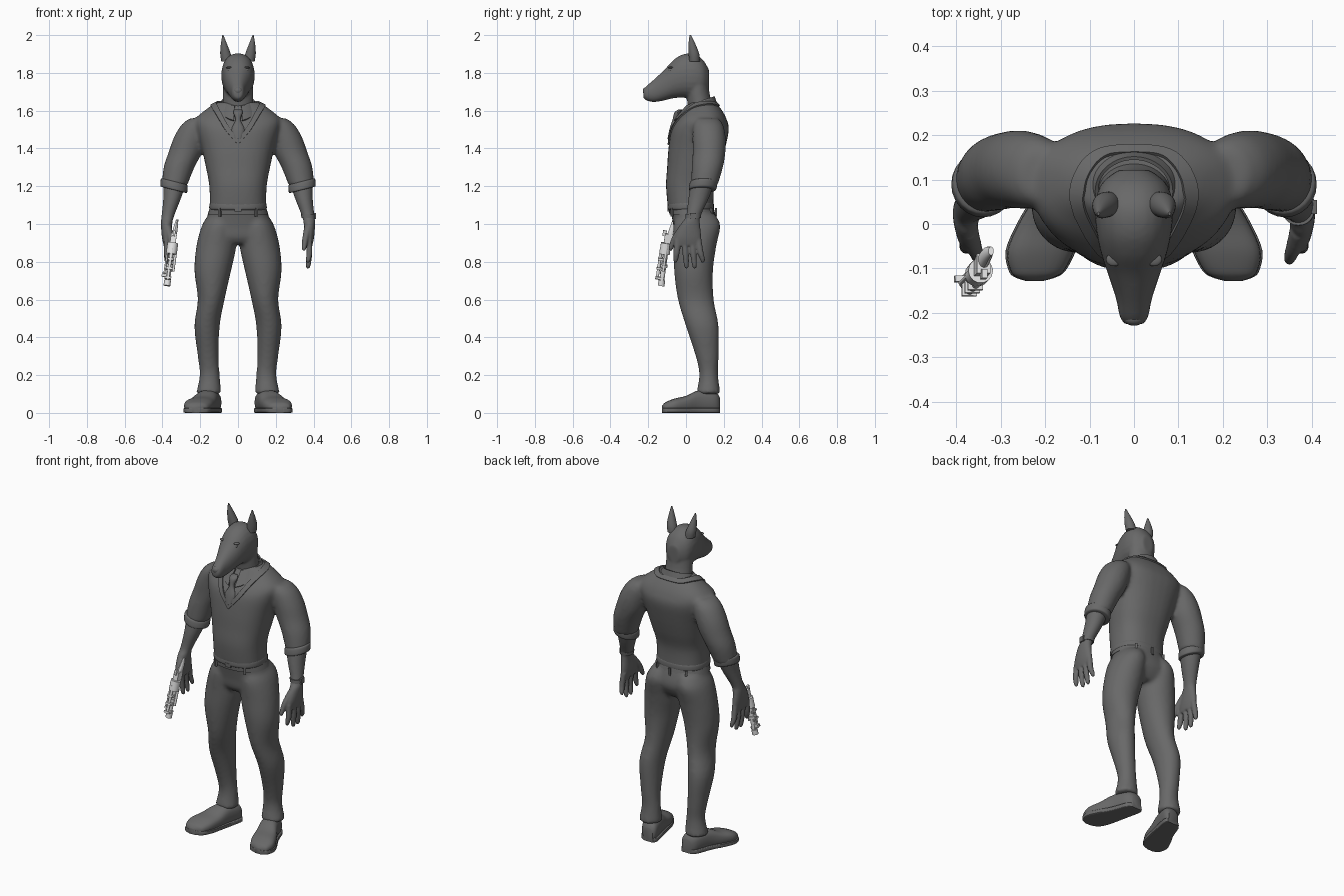
import bpy, bmesh, math
from mathutils import Vector, Matrix
from mathutils.bvhtree import BVHTree

cube = bpy.data.objects.get("Cube")
if cube:
    bpy.data.objects.remove(cube, do_unlink=True)


def material(name, value):
    mat = bpy.data.materials.new(name)
    mat.use_nodes = True
    color = (value, value, value, 1)
    mat.diffuse_color = color
    mat.node_tree.nodes["Principled BSDF"].inputs["Base Color"].default_value = color
    return mat


DARK = material("charcoal grey", 0.14)
LIGHT = material("light grey", 0.8)


def catmull(rings, steps):
    """Resample a list of ring tuples along a smooth curve."""
    out = []
    for i in range(len(rings) - 1):
        a, b, c, d = (rings[max(i - 1, 0)], rings[i], rings[i + 1],
                      rings[min(i + 2, len(rings) - 1)])
        for k in range(steps):
            t = k / steps
            out.append([q + t / 2 * (r - p + t * (2*p - 5*q + 4*r - s + t * (3*q - 3*r + s - p)))
                        for p, q, r, s in zip(a, b, c, d)])
    return out + [list(rings[-1])]


def loft(bm, rings, side=1, axis="Z", power=2, sides=24, steps=4):
    """Closed tube through rings of (x, y, z, half width, half depth)."""
    loops = []
    for x, y, z, w, d in catmull(rings, steps):
        loop = []
        for i in range(sides):
            a = math.tau * i / sides
            c, s = math.cos(a), math.sin(a)
            u = math.copysign(abs(c) ** (2 / power), c) * w
            v = math.copysign(abs(s) ** (2 / power), s) * d
            p = (x + u, y + v, z) if axis == "Z" else (x + u, y, z + v)
            loop.append(bm.verts.new((p[0] * side, p[1], p[2])))
        loops.append(loop)
    for low, high in zip(loops, loops[1:]):
        for i in range(sides):
            j = (i + 1) % sides
            bm.faces.new((low[i], low[j], high[j], high[i]))
    bm.faces.new(loops[0])
    bm.faces.new(loops[-1])


def box(bm, center, size, turn=0):
    m = Matrix.Translation(center) @ Matrix.Rotation(turn, 4, "Z") @ Matrix.Diagonal((*size, 1))
    bmesh.ops.create_cube(bm, size=1, matrix=m)


def ball(bm, center, size):
    m = Matrix.Translation(center) @ Matrix.Diagonal((*size, 1))
    bmesh.ops.create_uvsphere(bm, u_segments=16, v_segments=10, radius=1, matrix=m)


def finish(name, bm, mat=DARK, voxel=0, thick=0):
    """Turn the bmesh into an object, optionally fused into one smooth skin."""
    bmesh.ops.recalc_face_normals(bm, faces=bm.faces)
    mesh = bpy.data.meshes.new(name)
    bm.to_mesh(mesh)
    bm.free()
    ob = bpy.data.objects.new(name, mesh)
    bpy.context.collection.objects.link(ob)
    if voxel:
        rem = ob.modifiers.new("fuse", "REMESH")
        rem.mode, rem.voxel_size = "VOXEL", voxel
        soft = ob.modifiers.new("soften", "SMOOTH")
        soft.factor, soft.iterations = 0.5, 6
    if thick:
        sol = ob.modifiers.new("thickness", "SOLIDIFY")
        sol.thickness, sol.offset = thick, 0
    if ob.modifiers:
        bpy.context.view_layer.update()
        graph = bpy.context.evaluated_depsgraph_get()
        mesh = bpy.data.meshes.new_from_object(ob.evaluated_get(graph))
        ob.modifiers.clear()
        ob.data = mesh
    mesh.materials.clear()
    mesh.materials.append(mat)
    for p in mesh.polygons:
        p.use_smooth = True
    if not voxel:
        mesh.set_sharp_from_angle(angle=math.radians(40))
    return ob


def strip(name, first, second, thick):
    """Thin band between two lines of points."""
    bm = bmesh.new()
    a, b = ([bm.verts.new(p) for p in line] for line in (first, second))
    for i in range(len(a) - 1):
        bm.faces.new((a[i], a[i + 1], b[i + 1], b[i]))
    return finish(name, bm, thick=thick)


# Sweater: torso and both sleeves in one skin
bm = bmesh.new()
loft(bm, [(0, .025, 1.08, .149, .12), (0, .022, 1.2, .152, .128), (0, .04, 1.3, .17, .14),
          (0, .057, 1.4, .192, .15), (0, .075, 1.5, .22, .152), (0, .085, 1.555, .225, .13),
          (0, .092, 1.6, .178, .1), (0, .09, 1.645, .115, .068)], power=2.4, sides=32)
for s in (1, -1):
    loft(bm, [(.2, .11, 1.56, .055, .06), (.222, .117, 1.525, .078, .08),
              (.25, .122, 1.46, .089, .088), (.278, .122, 1.38, .09, .087),
              (.312, .113, 1.3, .082, .083), (.337, .096, 1.2, .067, .07)], s)
sweater = finish("sweater", bm, voxel=.011)

# Sweater hem and slanted sleeve cuffs
bm = bmesh.new()
loft(bm, [(0, .025, 1.075, .146, .118), (0, .025, 1.083, .152, .123),
          (0, .025, 1.105, .151, .122), (0, .025, 1.115, .146, .118)], power=2.4, sides=32)
finish("sweater_hem", bm)
for s, name in ((1, "left_cuff"), (-1, "right_cuff")):
    bm = bmesh.new()
    loft(bm, [(.34, .087, 1.18, .062, .064), (.34, .088, 1.186, .071, .073),
              (.338, .093, 1.218, .071, .073), (.337, .095, 1.226, .065, .068)], s)
    for v in bm.verts:
        v.co.z += (abs(v.co.x) - .34) * .25
    finish(name, bm)

# V neck band laid on the sweater
tree = BVHTree.FromPolygons([v.co for v in sweater.data.vertices],
                            [p.vertices for p in sweater.data.polygons])
half = catmull([(0, -.1, 1.42), (.07, -.06, 1.5), (.12, .02, 1.58),
                (.13, .1, 1.62), (.08, .16, 1.62), (0, .17, 1.62)], 6)
line = [Vector(p) for p in half] + [Vector((-x, y, z)) for x, y, z in half[-2::-1]]


def snap(points):
    hits = [tree.find_nearest(p) for p in points]
    return [h[0] + h[1] * .003 for h in hits]


strip("neck_band", snap(line),
      snap([Vector((p.x * .82, .06 + (p.y - .06) * .92, p.z + .025)) for p in line]), .009)

# Shirt collar, open at the front
top, low = [], []
for i in range(-20, 21):
    a = i / 20 * math.radians(168)
    f = (1 - math.cos(a)) / 2
    top.append((.084 * math.sin(a), .075 + .073 * math.cos(a), 1.675 - .05 * f))
    low.append((.104 * math.sin(a), .075 + (.086 if abs(i) < 11 else .14) * math.cos(a),
                1.635 - .09 * f ** 2))
strip("shirt_collar", top, low, .008)

# Tie
bm = bmesh.new()
loft(bm, [(0, -.03, 1.605, .02, .012), (0, -.045, 1.59, .025, .016), (0, -.058, 1.55, .014, .014),
          (0, -.076, 1.5, .034, .012), (0, -.09, 1.45, .018, .008)], sides=12)
finish("tie", bm)

# Trousers: hips and legs in one skin
bm = bmesh.new()
loft(bm, [(0, .025, 1.1, .143, .114), (0, .042, 1.04, .163, .118), (0, .053, .98, .185, .118),
          (0, .047, .93, .19, .105), (0, .045, .895, .15, .08)], power=2.3, sides=32)
for s in (1, -1):
    loft(bm, [(.085, .055, 1.05, .07, .1), (.1, .057, .99, .092, .125), (.115, .047, .88, .106, .113),
              (.134, .04, .75, .097, .103), (.142, .052, .6, .071, .095),
              (.164, .086, .46, .067, .087), (.158, .112, .3, .055, .061),
              (.15, .12, .2, .053, .05), (.155, .118, .1, .068, .065)], s)
finish("trousers", bm, voxel=.011)

# Belt with loops and buckle
bm = bmesh.new()
loft(bm, [(0, .034, 1.05, .161, .122), (0, .028, 1.085, .15, .119)], power=2.3, sides=32, steps=1)
finish("belt", bm)
bm = bmesh.new()
for deg in (55, 90, 125, 235, 305):
    a = math.radians(deg)
    box(bm, (.17 * math.cos(a), .031 + .128 * math.sin(a), 1.062), (.012, .014, .045), a)
box(bm, (0, -.093, 1.078), (.036, .012, .024))
finish("belt_loops_and_buckle", bm)

# Shoes with flat soles, toes turned out
shoe = [(.13, .18, .03, .08), (.138, .155, .05, .11), (.163, .07, .058, .12), (.19, 0, .07, .09),
        (.21, -.06, .075, .076), (.218, -.105, .06, .058), (.222, -.12, .042, .046),
        (.224, -.128, .016, .034)]
for s, side in ((1, "left"), (-1, "right")):
    bm = bmesh.new()
    loft(bm, [(x, y, h / 2, w, h / 2) for x, y, w, h in shoe], s, "Y", 2.6)
    finish(side + "_shoe", bm)
    bm = bmesh.new()
    loft(bm, [(x, y, .013, w + .004, .013) for x, y, w, h in shoe], s, "Y", 8)
    finish(side + "_sole", bm)

# Forearms, hands and fingers
fingers = [(-.045, -.055, .8), (-.008, .002, .77), (.03, .045, .77), (.064, .088, .8)]
for s, side in ((1, "left"), (-1, "right")):
    bm = bmesh.new()
    loft(bm, [(.336, .087, 1.21, .06, .062), (.35, .065, 1.13, .046, .053),
              (.372, .038, 1.04, .033, .038), (.378, .023, 1, .03, .051),
              (.377, .011, .93, .026, .07), (.375, .011, .885, .018, .065)], s)
    for root, tip, z in fingers:
        loft(bm, [(.375, root, .92, .017, .018), (.378, (root + tip) / 2, .85, .016, .017),
                  (.372, tip, z + .01, .013, .013), (.37, tip, z - .005, .006, .006)], s, sides=12)
    loft(bm, [(.372, -.01, .99, .021, .026), (.358, -.055, .93, .017, .02),
              (.35, -.078, .875, .013, .014), (.35, -.082, .857, .006, .006)], s, sides=12)
    finish(side + "_forearm_and_hand", bm, voxel=.005)

# Wristwatch on the left arm
bm = bmesh.new()
loft(bm, [(.372, .037, 1.032, .036, .041), (.37, .039, 1.052, .037, .042)], power=2.2, steps=1)
box(bm, (.406, .038, 1.042), (.012, .032, .032))
finish("wristwatch", bm)

# Head: long muzzle, skull and neck
bm = bmesh.new()
loft(bm, [(0, -.226, 1.69, .02, .022), (0, -.21, 1.692, .032, .038), (0, -.17, 1.705, .04, .06),
          (0, -.115, 1.735, .058, .081), (0, -.07, 1.765, .073, .1), (0, -.02, 1.783, .084, .114),
          (0, .04, 1.785, .088, .117), (0, .09, 1.775, .074, .094), (0, .122, 1.765, .035, .05)],
     axis="Y", power=2.2)
loft(bm, [(0, .085, 1.58, .085, .07), (0, .065, 1.68, .08, .062), (0, .055, 1.78, .08, .06)])
finish("head", bm, voxel=.007)

# Ears, eyes, lids and nose
for s, side in ((1, "left"), (-1, "right")):
    bm = bmesh.new()
    loft(bm, [(.058, .045, 1.86, .03, .028), (.066, .042, 1.9, .028, .028),
              (.074, .032, 1.95, .017, .019), (.08, .023, 2, .003, .004)], s)
    finish(side + "_ear", bm)
    bm = bmesh.new()
    ball(bm, (s * .044, -.083, 1.813), (.013, .012, .012))
    ball(bm, (s * .045, -.08, 1.828), (.018, .015, .006))
    ball(bm, (s * .045, -.085, 1.8), (.015, .012, .005))
    finish(side + "_eye", bm)
bm = bmesh.new()
ball(bm, (0, -.213, 1.705), (.023, .016, .019))
finish("nose", bm)

# Long pistol hanging in the right hand, muzzle down
bm = bmesh.new()
for x, y, z, end, r in [(0, 0, -.17, .02, .013), (0, -.026, -.15, .02, .008), (0, 0, -.18, -.15, .018),
                        (.022, 0, -.1, .04, .007), (0, -.005, -.01, .05, .028),
                        (0, 0, -.08, -.065, .019), (-.022, -.01, -.12, .03, .005)]:
    loft(bm, [(x, y, z, r, r), (x, y, end, r, r)], sides=14, steps=1)
for z in (-.14, -.09, -.04):
    box(bm, (0, -.014, z), (.034, .045, .012))
box(bm, (-.022, 0, -.125), (.026, .014, .02))
box(bm, (0, .005, .07), (.03, .045, .06))
box(bm, (0, -.02, .1), (.012, .02, .03))
loft(bm, [(0, .01, .08, .014, .02), (.003, .02, .13, .012, .018), (.006, .022, .18, .006, .01)],
     sides=12)
aim = Vector((0, 0, 1)).rotation_difference(Vector((.05, .05, .36)))
bm.transform(Matrix.Translation((-.352, -.107, .85)) @ aim.to_matrix().to_4x4())
finish("pistol", bm, LIGHT)
